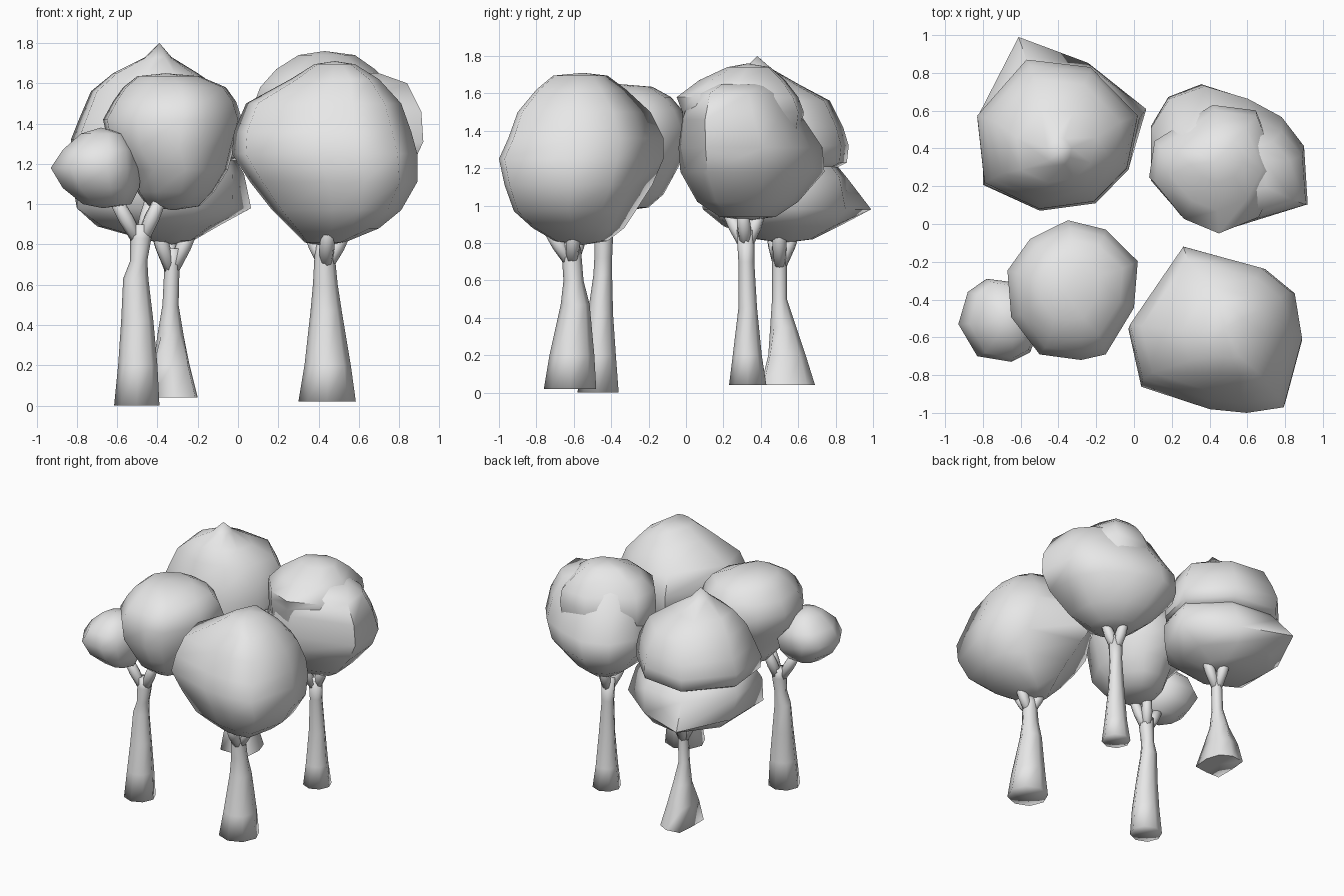
import bpy, bmesh, math
from mathutils import Vector

grey = bpy.data.materials.new("light_grey")
grey.diffuse_color = (0.8, 0.8, 0.8, 1)

OCT = [(math.cos(math.radians(a)), math.sin(math.radians(a))) for a in range(0, 360, 45)]


def finish(bm, name, angle):
    bmesh.ops.recalc_face_normals(bm, faces=bm.faces)
    me = bpy.data.meshes.new(name)
    bm.to_mesh(me)
    bm.free()
    me.materials.append(grey)
    ob = bpy.data.objects.new(name, me)
    bpy.context.collection.objects.link(ob)
    bpy.ops.object.select_all(action='DESELECT')
    ob.select_set(True)
    bpy.context.view_layer.objects.active = ob
    bpy.ops.object.shade_smooth_by_angle(angle=math.radians(angle))


def skin(bm, loops, bottom=None, top=None):
    """Bridge equal loops; close each end with a tip point or a flat cap."""
    vs = [[bm.verts.new(p) for p in lp] for lp in loops]
    n = len(vs[0])
    for a, b in zip(vs, vs[1:]):
        for i in range(n):
            j = (i + 1) % n
            bm.faces.new((a[i], a[j], b[j], b[i]))
    for lp, tip in ((vs[0], bottom), (vs[-1], top)):
        if tip is None:
            bm.faces.new(lp)
        else:
            t = bm.verts.new(tip)
            for i in range(n):
                bm.faces.new((lp[i], lp[(i + 1) % n], t))


def box_loops(plan, rings):
    """Fit an outline into each ring (z, x0, x1, y0, y1, optional own outline)."""
    loops = []
    for z, x0, x1, y0, y1, *own in rings:
        pts = own[0] if own else plan
        xs, ys = [p[0] for p in pts], [p[1] for p in pts]
        ax, bx, ay, by = min(xs), max(xs), min(ys), max(ys)
        loops.append([(x0 + (x1 - x0) * (x - ax) / (bx - ax),
                       y0 + (y1 - y0) * (y - ay) / (by - ay), z) for x, y in pts])
    return loops


def canopy(name, plan, rings, bottom, top):
    bm = bmesh.new()
    skin(bm, box_loops(plan, rings), bottom, top)
    finish(bm, name, 62)


def tree_trunk(name, rings, fork, tips):
    """Flared trunk plus tapered branches from the fork to each tip."""
    bm = bmesh.new()
    z, x0, x1, y0, y1 = rings[0][:5]
    skin(bm, box_loops(OCT, rings), ((x0 + x1) / 2, (y0 + y1) / 2, z))
    f = Vector(fork)
    for tip in tips:
        t = Vector(tip)
        q = (t - f).to_track_quat('Z', 'Y')
        skin(bm, [[c + q @ Vector((x * r, y * r, 0)) for x, y in OCT]
                  for c, r in ((f, 0.03), (f.lerp(t, 0.5), 0.038), (t, 0.03))])
    finish(bm, name, 100)


# Front left tree
tree_trunk("front_left_trunk",
           [(0, -.615, -.39, -.58, -.36), (.2, -.595, -.40, -.56, -.375),
            (.42, -.58, -.42, -.525, -.39), (.63, -.57, -.445, -.495, -.395),
            (.72, -.535, -.45, -.49, -.395),
            (.83, -.535, -.43, -.49, -.39), (.9, -.53, -.43, -.48, -.39)],
           (-.485, -.44, .8),
           [(-.63, -.47, 1.06), (-.37, -.47, 1.06), (-.42, -.36, 1.06)])
canopy("front_left_canopy",
       [(.02, -.2), (-.15, -.03), (-.35, .02), (-.55, -.08), (-.67, -.25),
        (-.65, -.5), (-.5, -.7), (-.28, -.73), (-.15, -.7), (0, -.45)],
       [(.99, -.45, -.19, -.5, -.2), (1.06, -.5, -.12, -.6, -.12),
        (1.17, -.54, -.05, -.68, -.06), (1.28, -.64, -.02, -.71, 0),
        (1.42, -.67, .02, -.72, .02), (1.51, -.62, -.01, -.68, -.02),
        (1.58, -.57, -.06, -.61, -.08), (1.635, -.5, -.19, -.51, -.18)],
       (-.32, -.35, .97), (-.36, -.36, 1.65))
canopy("front_left_small_canopy",
       [(-.93, -.53), (-.83, -.7), (-.65, -.73), (-.55, -.68), (-.48, -.5),
        (-.55, -.32), (-.78, -.29), (-.88, -.36)],
       [(1.0, -.77, -.53, -.6, -.41), (1.08, -.87, -.49, -.69, -.33),
        (1.18, -.93, -.48, -.73, -.29), (1.27, -.87, -.5, -.71, -.31),
        (1.35, -.78, -.56, -.62, -.4)],
       (-.67, -.5, .98), (-.68, -.51, 1.38))

# Front right tree
tree_trunk("front_right_trunk",
           [(.02, .3, .585, -.76, -.48), (.2, .33, .56, -.73, -.49),
            (.47, .36, .515, -.67, -.515), (.6, .372, .495, -.655, -.548),
            (.75, .38, .48, -.665, -.56), (.8, .39, .48, -.66, -.57)],
           (.435, -.61, .68),
           [(.34, -.55, .9), (.55, -.6, .9), (.45, -.75, .9)])
canopy("front_right_canopy",
       [(-.04, -.55), (.03, -.86), (.4, -.98), (.6, -1.0), (.8, -.97),
        (.9, -.6), (.86, -.36), (.7, -.23), (.26, -.11)],
       [(.81, .33, .53, -.7, -.42), (.88, .26, .7, -.82, -.33),
        (.97, .17, .81, -.92, -.27), (1.11, .06, .89, -.97, -.18),
        (1.25, -.03, .89, -1.0, -.12), (1.36, -.02, .86, -.95, -.12),
        (1.5, .04, .81, -.9, -.19), (1.62, .26, .7, -.8, -.32),
        (1.695, .38, .58, -.71, -.42)],
       (.42, -.55, .79), (.48, -.55, 1.71))

# Back left tree, with a crown resting over a wide pointed skirt
foot = [(-1, -1), (0, -1), (.9, -.9), (1, 0), (.7, .7), (0, 1), (-.9, .9), (-1, 0)]
foot = foot[3:] + foot[:3]
tree_trunk("back_left_trunk",
           [(.04, -.43, -.2, .4, .69, foot), (.2, -.42, -.24, .44, .64, foot),
            (.35, -.4, -.27, .45, .59), (.5, -.375, -.295, .46, .54),
            (.7, -.365, -.29, .46, .54), (.78, -.37, -.28, .46, .54)],
           (-.33, .5, .66),
           [(-.21, .5, .92), (-.42, .45, .92), (-.35, .6, .92)])
rim = [(-.8, .22), (-.5, .08), (-.2, .12), (-.02, .3), (.04, .58),
       (-.22, .84), (-.57, .88), (-.84, .58)]
canopy("back_left_skirt", rim,
       [(.82, -.45, -.22, .38, .68), (.89, -.7, -.1, .2, .82),
        (.98, -.8, .065, .09, .99,
         [(-.8, .2), (-.5, .08), (-.2, .12), (-.02, .3), (.07, .61),
          (-.24, .86), (-.61, 1.0), (-.8, .6)]),
        (1.15, -.83, .03, .07, .86), (1.27, -.76, -.04, .14, .76)],
       (-.33, .52, .8), (-.38, .45, 1.3))
canopy("back_left_crown", rim,
       [(1.19, -.74, -.06, .18, .78), (1.23, -.82, .02, .08, .86),
        (1.32, -.83, .02, .08, .87), (1.42, -.79, 0, .11, .84),
        (1.56, -.73, -.07, .16, .77), (1.65, -.62, -.2, .22, .6),
        (1.73, -.46, -.33, .31, .46)],
       (-.38, .45, 1.2), (-.39, .38, 1.8))

# Back right tree, with an upper lobe over the main canopy
tree_trunk("back_right_trunk",
           [(.04, .34, .54, .23, .43), (.2, .36, .52, .25, .405),
            (.45, .375, .5, .28, .38), (.7, .39, .48, .28, .365),
            (.87, .38, .49, .27, .365)],
           (.435, .32, .77),
           [(.36, .21, 1.0), (.53, .3, 1.0), (.42, .41, 1.0)])
canopy("back_right_canopy",
       [(.08, .23), (.25, .03), (.45, -.05), (.92, .1), (.9, .42),
        (.78, .58), (.6, .68), (.37, .75), (.18, .68), (.08, .52)],
       [(.94, .32, .6, .18, .48), (1.02, .22, .72, .06, .6),
        (1.18, .09, .86, -.03, .74), (1.31, .09, .92, -.04, .73),
        (1.46, .14, .91, -.02, .63), (1.6, .2, .84, .03, .55),
        (1.65, .3, .7, .13, .48)],
       (.45, .33, .92), (.48, .34, 1.67))
canopy("back_right_upper_lobe",
       [(.08, .23), (.25, .03), (.45, -.05), (.68, .04), (.8, .27),
        (.67, .6), (.43, .63), (.11, .43)],
       [(1.25, .16, .72, .04, .56), (1.36, .09, .76, -.01, .61),
        (1.5, .08, .77, -.02, .63),
        (1.58, .11, .77, -.05, .6), (1.67, .19, .68, .07, .53),
        (1.74, .3, .58, .22, .45)],
       (.44, .3, 1.22), (.43, .33, 1.76))
